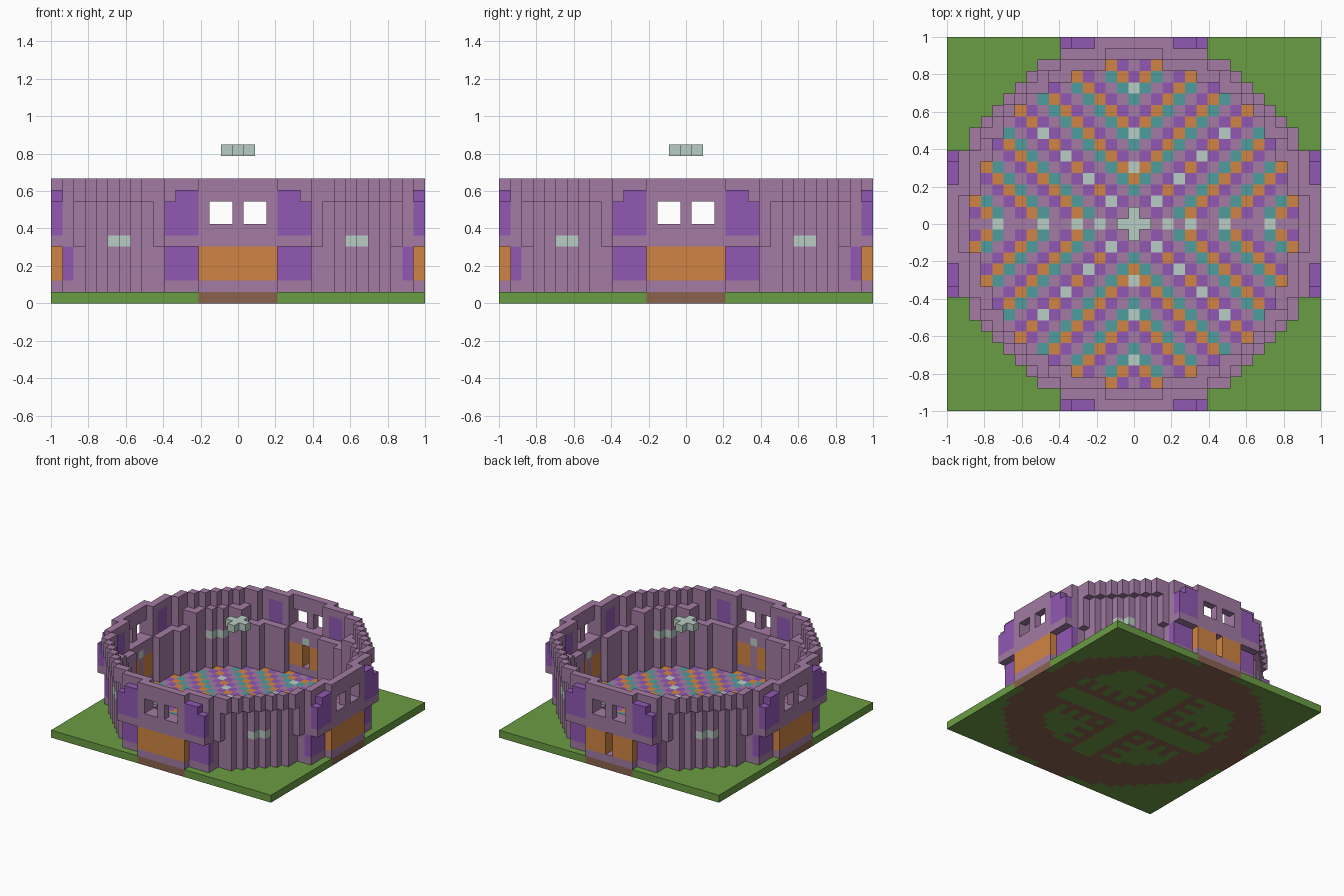
import bpy
import bmesh
from mathutils import Vector

cube = bpy.data.objects.get("Cube")
if cube:
    bpy.data.objects.remove(cube, do_unlink=True)

HALF = 16                      # blocks from the centre to the edge
S = 2 / (2 * HALF + 1)         # block size
TOP = 11                       # height of the wall in blocks

# Flat colours, given as display values and turned to linear
PALETTE = {
    "mauve": (163, 123, 163),
    "purple": (145, 88, 180),
    "orange": (208, 132, 67),
    "teal": (78, 157, 157),
    "pale_grey": (185, 205, 196),
    "green": (106, 156, 67),
    "brown": (138, 99, 79),
}


def linear(v):
    v /= 255
    return v / 12.92 if v < 0.04 else ((v + 0.055) / 1.055) ** 2.4


MATS = {}
for label, rgb in PALETTE.items():
    mat = bpy.data.materials.new(label)
    colour = (*[linear(c) for c in rgb], 1)
    mat.use_nodes = True
    mat.diffuse_color = colour
    mat.node_tree.nodes["Principled BSDF"].inputs["Base Color"].default_value = colour
    MATS[label] = mat
NAMES = list(PALETTE)


def build_blocks(name, blocks, paint=None):
    """Skin a dict of (i, j, k) -> colour with outer faces only."""
    bm = bmesh.new()
    corners = {}

    def vert(p):
        key = tuple(round(c * 2) for c in p)
        if key not in corners:
            corners[key] = bm.verts.new((p.x * S, p.y * S, p.z * S))
        return corners[key]

    for cell, colour in blocks.items():
        mid = Vector(cell) + Vector((0, 0, 0.5))
        for axis in range(3):
            for sign in (-1, 1):
                n = Vector((0, 0, 0))
                n[axis] = sign
                if tuple(int(a + b) for a, b in zip(cell, n)) in blocks:
                    continue
                u = Vector((0, 0, 0))
                u[(axis + 1) % 3] = 0.5
                v = n.cross(u)
                c = mid + n * 0.5
                face = bm.faces.new([vert(c + q) for q in (-u - v, u - v, u + v, v - u)])
                shade = paint(cell, n) if paint else colour
                face.material_index = NAMES.index(shade)
    mesh = bpy.data.meshes.new(name)
    bm.to_mesh(mesh)
    bm.free()
    for label in NAMES:
        mesh.materials.append(MATS[label])
    obj = bpy.data.objects.new(name, mesh)
    bpy.context.collection.objects.link(obj)
    return obj


def turn(i, j, times):
    for _ in range(times):
        i, j = -j, i
    return i, j


def inside(i, j, radius):
    return i * i + j * j <= radius * radius


GRID = [(i, j) for i in range(-HALF, HALF + 1) for j in range(-HALF, HALF + 1)]
INNER, MIDDLE, OUTER = 14.25, 15.27, 16.25


# Ground slab with a patterned round floor
def floor_colour(i, j):
    a, b = abs(i), abs(j)
    if a + b <= 1 or (a == b and a in (2, 4, 6, 8)):
        return "pale_grey"
    if (a == 0 and b in (5, 8, 12)) or (b == 0 and a in (3, 5, 8, 12)):
        return "pale_grey"
    if b == 0 or a == b == 1:
        return "mauve"
    return ("orange", "purple", "mauve", "teal")[abs(a - b) % 4]


def slab_paint(cell, n):
    i, j, _ = cell
    a, b = abs(i), abs(j)
    if n.z > 0:
        return floor_colour(i, j) if inside(i, j, INNER) else "green"
    if n.z < 0:
        # earth ring, thicker at the back, with comb-like arms
        ring = not inside(i, j - 1, 11.5) or j > 9
        comb = min(a, b) == 2 or (min(a, b) in (3, 4) and max(a, b) % 2 == 0)
        return "brown" if inside(i, j, OUTER) and (ring or comb) else "green"
    return "brown" if min(a, b) <= 3 else "green"


build_blocks("ground_slab", {(i, j, 0): "green" for i, j in GRID}, slab_paint)

# Porches on the four sides: door block below, window bay above
porch_cells = set()
doorway = {(0, j, k) for j in (15, 16) for k in (2, 3, 4)}
for side, label in enumerate(("back", "left", "front", "right")):
    porch = {}

    def put(i, j, k, colour):
        porch[(*turn(i, j, side), k)] = colour

    for i in range(-6, 7):
        a = abs(i)
        # lower storey
        for k in range(1, 5):
            main = "orange" if a <= 3 else "purple"
            colour = main if k >= 2 else "mauve"
            if a <= 3:
                put(i, 16, k, colour)
            put(i, 15, k, "mauve" if a == 0 else colour)
        # upper storey with two window openings
        height = TOP if a <= 3 else 10 if a <= 5 else 9
        for k in range(5, height):
            if a in (1, 2) and k in (7, 8):
                continue
            put(i, 16, k, "purple" if a >= 4 and k >= 6 else "mauve")
        # purple panels showing on the inside
        if a in (4, 5):
            for k in range(7, 10):
                put(i, 15, k, "purple")
    # small lamp set into the inner wall above the door
    put(0, 15, 5, "pale_grey")
    if label == "back":
        porch = {c: v for c, v in porch.items() if c not in doorway}
    porch_cells |= set(porch)
    build_blocks(label + "_porch", porch)

# Round walls: a lower ring with lamps set in its corners,
# and a wider upper ring that overhangs it
lower, upper = {}, {}
for i, j in GRID:
    near_porch = min(abs(i), abs(j)) <= 7
    if inside(i, j, MIDDLE) and not inside(i, j, INNER):
        cells, rows = lower, range(1, 7 if near_porch else 9)
    elif (inside(i, j, OUTER) and not inside(i, j, MIDDLE)
          and max(abs(i), abs(j)) < HALF):
        cells, rows = upper, range(5 if near_porch else 9, TOP)
    else:
        continue
    lamp_corner = {abs(i), abs(j)} == {10, 11}
    for k in rows:
        if (i, j, k) not in porch_cells | doorway:
            cells[(i, j, k)] = "pale_grey" if lamp_corner and k == 5 else "mauve"
build_blocks("lower_ring_wall", lower)
build_blocks("upper_ring_wall", upper)

# Hanging centre lamp
build_blocks("centre_lamp", {(i, j, 13): "pale_grey" for i, j in GRID if abs(i) + abs(j) <= 1})
